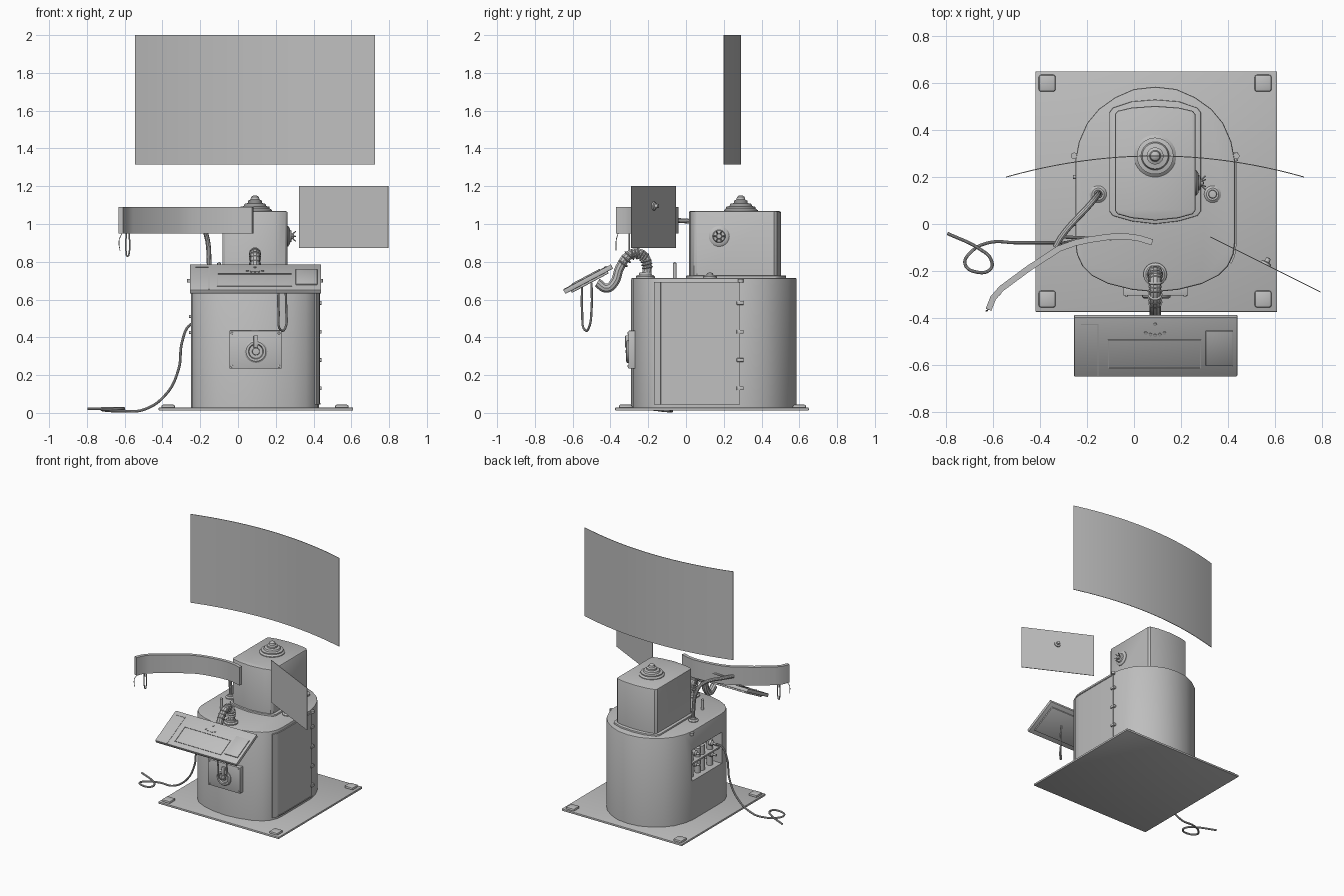
import bpy, bmesh, math
from mathutils import Vector, Matrix

cube = bpy.data.objects.get("Cube")
if cube:
    bpy.data.objects.remove(cube, do_unlink=True)

grey = bpy.data.materials.new("plain grey")
grey.use_nodes = True
grey.diffuse_color = (0.52, 0.52, 0.52, 1)
grey.node_tree.nodes["Principled BSDF"].inputs["Base Color"].default_value = grey.diffuse_color
parts = []
CX = 0.09


def finish(name, bm, matrix=None):
    bmesh.ops.recalc_face_normals(bm, faces=bm.faces)
    mesh = bpy.data.meshes.new(name)
    bm.to_mesh(mesh)
    bm.free()
    mesh.materials.append(grey)
    ob = bpy.data.objects.new(name, mesh)
    if matrix:
        ob.matrix_world = matrix
    bpy.context.collection.objects.link(ob)
    parts.append(ob)
    return ob


def box(name, lo, hi, matrix=None, bevel=0):
    bm = bmesh.new()
    lo, hi = Vector(lo), Vector(hi)
    bmesh.ops.create_cube(bm, size=1)
    for v in bm.verts:
        v.co = (lo + hi) / 2 + v.co * (hi - lo)
    if bevel:
        bmesh.ops.bevel(bm, geom=bm.edges[:], offset=bevel, segments=2, affect='EDGES', profile=0.5)
    return finish(name, bm, matrix)


def mirrored(half):
    """Full outline about the model's middle from a front-to-back half."""
    return [(CX + x, y) for x, y in half] + [(CX - x, y) for x, y in half[-2:0:-1]]


def prism(name, outline, z0, z1, bevel=0):
    bm = bmesh.new()
    base = bm.faces.new([bm.verts.new((x, y, z0)) for x, y in outline])
    top = bmesh.ops.extrude_face_region(bm, geom=[base])["geom"]
    for v in top:
        if isinstance(v, bmesh.types.BMVert):
            v.co.z = z1
    if bevel:
        rim = [e for e in bm.edges if all(v.co.z == e.verts[0].co.z and v.co.z > z0 + 1e-4 for v in e.verts)]
        bmesh.ops.bevel(bm, geom=rim, offset=bevel, segments=2, affect='EDGES', profile=0.5)
    return finish(name, bm)


def ribbon(name, path, z0, z1, thick):
    """Upright strip that follows a path, thickened both ways."""
    pts = [Vector(p) for p in path]
    sides = [[], []]
    for i, p in enumerate(pts):
        d = (pts[min(i + 1, len(pts) - 1)] - pts[max(i - 1, 0)]).normalized()
        n = Vector((-d.y, d.x)) * thick / 2
        sides[0].append(tuple(p + n))
        sides[1].append(tuple(p - n))
    return prism(name, sides[0] + sides[1][::-1], z0, z1)


def lathe(name, profile, loc, axis=(0, 0, 1), steps=32):
    """Turned part; profile holds (radius, height) pairs."""
    bm = bmesh.new()
    vs = [bm.verts.new((r, 0, h)) for r, h in profile]
    es = [bm.edges.new(p) for p in zip(vs, vs[1:])]
    bmesh.ops.spin(bm, geom=vs + es, cent=(0, 0, 0), axis=(0, 0, 1), angle=math.tau, steps=steps, use_merge=True)
    bmesh.ops.remove_doubles(bm, verts=bm.verts, dist=1e-5)
    turn = Vector(axis).to_track_quat('Z', 'Y').to_matrix().to_4x4()
    return finish(name, bm, Matrix.Translation(loc) @ turn)


def tube(name, pts, radius, closed=False):
    cu = bpy.data.curves.new(name, 'CURVE')
    cu.dimensions = '3D'
    cu.bevel_depth, cu.bevel_resolution, cu.resolution_u = radius, 3, 8
    cu.use_fill_caps = True
    sp = cu.splines.new('BEZIER')
    sp.bezier_points.add(len(pts) - 1)
    sp.use_cyclic_u = closed
    for bp, p in zip(sp.bezier_points, pts):
        bp.co = p
        bp.handle_left_type = bp.handle_right_type = 'AUTO'
    tmp = bpy.data.objects.new(name + " path", cu)
    bpy.context.collection.objects.link(tmp)
    bpy.context.view_layer.update()
    mesh = bpy.data.meshes.new_from_object(tmp.evaluated_get(bpy.context.evaluated_depsgraph_get()))
    bpy.data.objects.remove(tmp, do_unlink=True)
    mesh.materials.clear()
    mesh.materials.append(grey)
    ob = bpy.data.objects.new(name, mesh)
    bpy.context.collection.objects.link(ob)
    parts.append(ob)


# Base plate and corner pads
box("base_plate", (-0.42, -0.375, 0.012), (0.61, 0.65, 0.028), bevel=0.004)
for x in (-0.37, 0.55):
    for y in (-0.32, 0.6):
        box("corner_pad", (x - 0.036, y - 0.036, 0.02), (x + 0.036, y + 0.036, 0.044), bevel=0.01)

# Cabinet with a window cut into its side
half = [(0, -0.29), (0.1, -0.28), (0.2, -0.255), (0.27, -0.22), (0.31, -0.18), (0.333, -0.13), (0.34, -0.08),
        (0.34, 0.27), (0.325, 0.35), (0.29, 0.43), (0.24, 0.49), (0.17, 0.54), (0.09, 0.575), (0, 0.585)]
cabinet = prism("cabinet", mirrored(half), 0.025, 0.715, bevel=0.008)
cutter = box("window_cutter", (-0.4, -0.08, 0.33), (-0.08, 0.28, 0.57))
parts.remove(cutter)
cut = cabinet.modifiers.new("window", 'BOOLEAN')
cut.object, cut.operation, cut.solver = cutter, 'DIFFERENCE', 'EXACT'
bpy.context.view_layer.update()
cabinet.data = bpy.data.meshes.new_from_object(cabinet.evaluated_get(bpy.context.evaluated_depsgraph_get()))
cabinet.modifiers.clear()
bpy.data.objects.remove(cutter, do_unlink=True)

# Fittings inside the window
box("inner_shelf", (-0.23, -0.08, 0.44), (-0.08, 0.28, 0.452))
for y in (-0.02, 0.08, 0.13, 0.22):
    lathe("inner_cylinder", [(0, 0), (0.022, 0), (0.022, 0.19), (0.012, 0.2), (0, 0.2)], (-0.19, y, 0.33))
for z in (0.425, 0.51):
    for y in (0.0, 0.2):
        lathe("inner_valve", [(0, 0), (0.02, 0), (0.02, 0.02), (0.008, 0.03), (0.008, 0.055), (0, 0.055)],
              (-0.205, y, z), (-1, 0, 0))

# Side door with edge trim and hinges
door = [(CX + x, y) for x, y in [(0.317, -0.165), (0.333, -0.13), (0.34, -0.08), (0.34, 0.285)]]
ribbon("side_door", door, 0.05, 0.688, 0.01)
ribbon("door_edge", door[:2], 0.045, 0.69, 0.018)
for z in (0.045, 0.685):
    ribbon("door_rail", door, z, z + 0.008, 0.016)
for z in (0.13, 0.28, 0.43, 0.582):
    box("hinge", (0.42, 0.268, z - 0.01), (0.443, 0.305, z + 0.01), bevel=0.003)
for x in (CX - 0.345, CX + 0.345):
    lathe("lift_eye", [(0, 0), (0.014, 0), (0.014, 0.02), (0, 0.02)], (x, 0.29, 0.69))

# Upper housing with flange
prism("housing_flange", mirrored([(0, 0), (0.1, 0.012), (0.18, 0.035), (0.195, 0.055), (0.195, 0.475),
                                  (0.18, 0.495), (0.1, 0.522), (0, 0.53)]), 0.71, 0.727, bevel=0.004)
prism("upper_housing", mirrored([(0, 0.015), (0.1, 0.025), (0.16, 0.042), (0.172, 0.058), (0.172, 0.467),
                                 (0.16, 0.482), (0.1, 0.496), (0, 0.503)]), 0.72, 1.068, bevel=0.008)

# Stepped dome on top and rosette on the side
lathe("top_dome", [(0.09, 0), (0.09, 0.008), (0.078, 0.018), (0.078, 0.026), (0.06, 0.03), (0.055, 0.042), (0.036, 0.046),
                   (0.036, 0.058), (0.024, 0.064), (0.02, 0.078), (0.01, 0.086), (0, 0.087)], (CX, 0.29, 1.065))
lathe("side_rosette", [(0.054, 0), (0.054, 0.006), (0.042, 0.014), (0.034, 0.014), (0.03, 0.022), (0.016, 0.024),
                       (0.012, 0.036), (0, 0.038)], (0.26, 0.175, 0.935), (1, 0, 0))
for i in range(6):
    a = math.tau * i / 6
    tip = (0.305, 0.175 + 0.03 * math.cos(a), 0.935 + 0.03 * math.sin(a))
    tube("rosette_prong", [(0.275, 0.175, 0.935), tip], 0.003)

# Big curved screen and flat side screen with knob
steps = [i / 12 - 1 for i in range(25)]
ribbon("curved_screen", [(CX + 0.635 * t, 0.29 - 0.09 * t * t) for t in steps], 1.315, 2.0, 0.004)
ribbon("side_screen", [(0.325, -0.055), (0.795, -0.29)], 0.873, 1.2, 0.004)
lathe("screen_knob", [(0.024, 0), (0.022, 0.01), (0.012, 0.014), (0.01, 0.03), (0, 0.032)],
      (0.56, -0.173, 1.095), (0.45, 0.9, 0))

# Curved visor, its arm and hanging wires
ribbon("visor_band", [(-0.62, -0.365), (-0.6, -0.315), (-0.565, -0.275), (-0.45, -0.19), (-0.32, -0.105), (-0.25, -0.08),
                      (-0.19, -0.067), (-0.11, -0.055), (-0.04, -0.052), (0.02, -0.06), (0.078, -0.078)], 0.95, 1.09, 0.026)
tube("visor_arm", [(-0.152, 0.128, 0.71), (-0.153, 0.127, 0.8), (-0.165, 0.11, 0.93), (-0.19, 0.08, 0.985),
                   (-0.31, -0.055, 1.02), (-0.335, -0.1, 1.02)], 0.013)
tube("visor_stay", [(-0.31, -0.055, 1.02), (-0.19, -0.06, 1.02)], 0.007)
tube("visor_loop", [(-0.592, -0.3, 0.95), (-0.592, -0.3, 0.85), (-0.585, -0.3, 0.83), (-0.576, -0.3, 0.85),
                    (-0.576, -0.3, 0.95)], 0.004)
tube("visor_wire", [(-0.615, -0.36, 0.95), (-0.63, -0.37, 0.91), (-0.625, -0.37, 0.86)], 0.002)
ring = [(0.036, 0), (0.036, 0.008), (0.026, 0.016), (0.018, 0.016), (0.016, 0.028), (0, 0.03)]
for x in (-0.153, 0.335):
    lathe("deck_socket", ring, (x, 0.127, 0.713))
lathe("deck_post", [(0.01, 0), (0.01, 0.08), (0, 0.085)], (-0.1, -0.06, 0.713))

# Ribbed gooseneck
neck = [Vector((CX, y, z)) for y, z in [(-0.215, 0.71), (-0.205, 0.77), (-0.215, 0.82), (-0.25, 0.846), (-0.3, 0.835),
                                        (-0.35, 0.77), (-0.38, 0.69), (-0.42, 0.66), (-0.47, 0.69)]]
tube("gooseneck", neck, 0.025)
lathe("neck_collar", [(0.05, 0), (0.05, 0.01), (0.04, 0.018), (0.034, 0.018), (0.032, 0.03), (0, 0.03)],
      (CX, -0.215, 0.713))
for a, b in zip(neck[1:5], neck[2:6]):
    for t in (0, 0.33, 0.67):
        lathe("neck_rib", [(0.024, -0.006), (0.031, 0), (0.024, 0.006)], a.lerp(b, t), b - a, 20)

# Tilted console
tilt = Matrix.Translation((0.095, -0.518, 0.708)) @ Matrix.Rotation(math.radians(28), 4, 'X')


def console(name, x0, x1, v0, v1, w0, w1, bevel=0):
    box(name, (x0 - 0.095, v0, w0), (x1 - 0.095, v1, w1), tilt, bevel)


console("console_slab", -0.255, 0.44, -0.143, 0.143, -0.0125, 0.0125, 0.003)
console("console_tray", -0.225, 0.41, -0.11, 0.11, -0.024, -0.01, 0.004)
console("console_keypad", 0.305, 0.42, -0.09, 0.08, 0.01, 0.02, 0.004)
for x in (-0.11, 0.282):
    console("display_side", x, x + 0.004, -0.105, 0.035, 0.012, 0.016)
for v in (-0.105, 0.031):
    console("display_edge", -0.11, 0.286, v, v + 0.004, 0.012, 0.016)
console("side_line", -0.156, -0.152, -0.14, 0.11, 0.012, 0.015)
console("top_line", -0.225, -0.152, 0.107, 0.111, 0.012, 0.015)
for dx, v in [(0, 0.11), (-0.04, 0.068), (-0.02, 0.06), (0, 0.056), (0.02, 0.06), (0.04, 0.068)]:
    lathe("console_button", [(0.007, 0), (0.007, 0.004), (0, 0.005)],
          tilt @ Vector((CX + dx - 0.095, v, 0.0125)), (0, -0.47, 0.88), 12)
tube("console_loop", [(0.215, -0.55, 0.68), (0.215, -0.55, 0.54), (0.232, -0.53, 0.435), (0.25, -0.515, 0.45),
                      (0.255, -0.5, 0.55), (0.25, -0.5, 0.69)], 0.006)

# Front hatch with lock
box("front_hatch", (-0.045, -0.305, 0.235), (0.23, -0.25, 0.435), bevel=0.003)
lathe("lock_ring", [(0.06, 0), (0.06, 0.008), (0.052, 0.014), (0.04, 0.014), (0.036, 0.004), (0.02, 0.004),
                    (0.018, 0.014), (0, 0.016)], (0.095, -0.304, 0.325), (0, -1, 0))
box("lock_handle", (0.083, -0.322, 0.345), (0.107, -0.3, 0.41), bevel=0.003)
for x in (-0.032, 0.217):
    for z in (0.248, 0.422):
        lathe("hatch_screw", [(0.007, 0), (0.006, 0.005), (0, 0.006)], (x, -0.304, z), (0, -1, 0), 12)

# Power cable curling on the floor
tube("power_cable", [(-0.2, -0.05, 0.48), (-0.255, -0.07, 0.465), (-0.295, -0.08, 0.38), (-0.315, -0.08, 0.23),
                     (-0.38, -0.08, 0.1), (-0.5, -0.08, 0.017), (-0.62, -0.08, 0.01), (-0.695, -0.12, 0.012),
                     (-0.72, -0.17, 0.018), (-0.67, -0.205, 0.02), (-0.61, -0.19, 0.022), (-0.61, -0.15, 0.024),
                     (-0.66, -0.105, 0.024), (-0.795, -0.04, 0.022)], 0.007)

# Smooth shading with sharp edges kept
bpy.ops.object.select_all(action='DESELECT')
for ob in parts:
    ob.select_set(True)
bpy.context.view_layer.objects.active = cabinet
bpy.ops.object.shade_smooth_by_angle(angle=math.radians(35))
